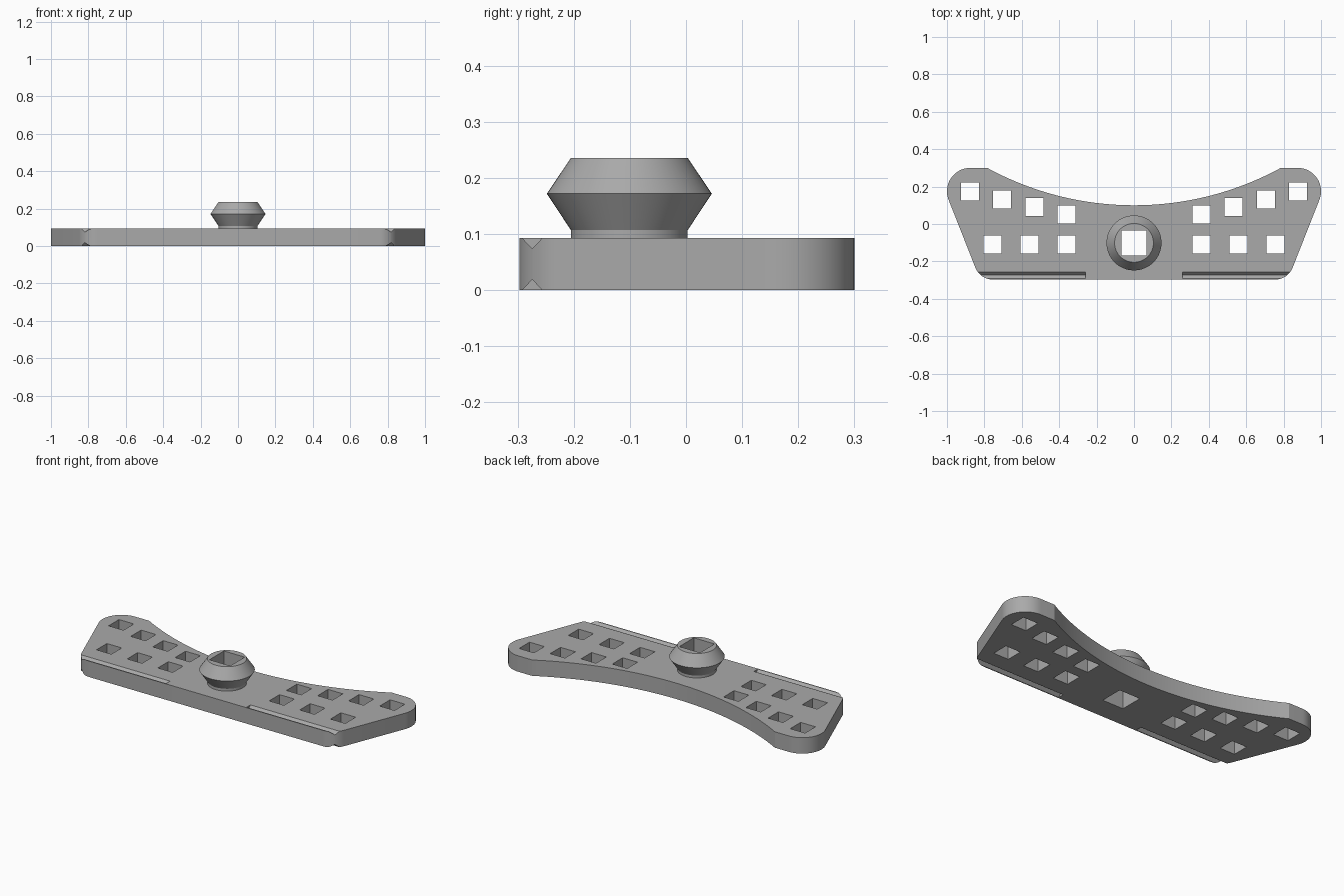
import bpy, bmesh, math
from mathutils import Matrix, Vector

cube = bpy.data.objects.get("Cube")
if cube:
    bpy.data.objects.remove(cube)

PLATE_H = 0.093
KNOB_Y = -0.101

grey = bpy.data.materials.new("plain_grey")
grey.use_nodes = True
colour = (0.4, 0.4, 0.4, 1)
grey.diffuse_color = colour
grey.node_tree.nodes["Principled BSDF"].inputs["Base Color"].default_value = colour


def make_object(name, bm):
    bmesh.ops.recalc_face_normals(bm, faces=bm.faces)
    mesh = bpy.data.meshes.new(name)
    bm.to_mesh(mesh)
    bm.free()
    obj = bpy.data.objects.new(name, mesh)
    bpy.context.collection.objects.link(obj)
    mesh.materials.append(grey)
    return obj


def add_box(bm, x, y, size):
    """Tall square post used to punch a hole."""
    bmesh.ops.create_cube(bm, size=1, matrix=Matrix.Translation((x, y, 0.1))
                          @ Matrix.Diagonal((size, size, 1, 1)))


def extrude(bm, points, offset):
    face = bm.faces.new([bm.verts.new(p) for p in points])
    result = bmesh.ops.extrude_face_region(bm, geom=[face], use_keep_orig=True)
    moved = [g for g in result["geom"] if isinstance(g, bmesh.types.BMVert)]
    bmesh.ops.translate(bm, verts=moved, vec=offset)


def arc(cx, cy, r, start, end, steps):
    angles = [math.radians(start + (end - start) * i / steps) for i in range(steps + 1)]
    return [(cx + r * math.cos(a), cy + r * math.sin(a)) for a in angles]


def cut(obj, cutter):
    """Apply a boolean difference, then drop the cutter."""
    mod = obj.modifiers.new("cut", "BOOLEAN")
    mod.operation, mod.solver, mod.object = "DIFFERENCE", "EXACT", cutter
    bpy.ops.object.select_all(action="DESELECT")
    obj.select_set(True)
    bpy.context.view_layer.objects.active = obj
    bpy.ops.object.modifier_apply(modifier=mod.name)
    bpy.data.objects.remove(cutter)
    bpy.ops.object.shade_smooth_by_angle(angle=math.radians(20))


# Plate: rounded corner, rounded tip, concave back edge, mirrored
right = arc(0.755, -0.197, 0.1, -90, -21.5, 12)
right += arc(0.875, 0.175, 0.125, -21.5, 90, 20)
edge_x, rise = 0.785, 0.2
radius = (edge_x ** 2 + rise ** 2) / (2 * rise)
half = math.degrees(math.asin(edge_x / radius))
right += arc(0, 0.1 + radius, radius, -90 + half, -90, 20)
outline = right + [(-x, y) for x, y in reversed(right[:-1])]
bm = bmesh.new()
extrude(bm, [(x, y, 0) for x, y in outline], Vector((0, 0, PLATE_H)))
plate = make_object("plate", bm)

# Square holes in two rows each side, plus the middle socket
bm = bmesh.new()
holes = [(0.36, 0.05), (0.533, 0.091), (0.705, 0.132), (0.877, 0.173)]
holes += [(0.36, -0.11), (0.558, -0.11), (0.757, -0.11)]
for side in (-1, 1):
    for x, y in holes:
        add_box(bm, side * x, y, 0.096)
add_box(bm, 0, KNOB_Y, 0.134)
cut(plate, make_object("hole_cutter", bm))

# V grooves along the front edge, above and below
bm = bmesh.new()
for side in (-1, 1):
    for z, inward in ((0, 1), (PLATE_H, -1)):
        x, y, depth, width = side * 0.26, -0.274, 0.019, 0.018
        extrude(bm, [(x, y - 2 * width, z - inward * depth),
                     (x, y + 2 * width, z - inward * depth),
                     (x, y, z + inward * depth)], Vector((side * 0.7, 0, 0)))
cut(plate, make_object("groove_cutter", bm))

# Knob: turned profile with a square socket
profile = [(0.104, PLATE_H), (0.104, 0.107), (0.147, 0.172), (0.104, 0.236)]
sides = 64
bm = bmesh.new()
rings = [[bm.verts.new((x, y, z)) for x, y in arc(0, KNOB_Y, r, 0, 360, sides)[:-1]]
         for r, z in profile]
for low, high in zip(rings, rings[1:]):
    for i in range(sides):
        j = (i + 1) % sides
        bm.faces.new((low[i], low[j], high[j], high[i]))
bm.faces.new(rings[0])
bm.faces.new(rings[-1])
knob = make_object("knob", bm)
bm = bmesh.new()
add_box(bm, 0, KNOB_Y, 0.134)
cut(knob, make_object("socket_cutter", bm))
